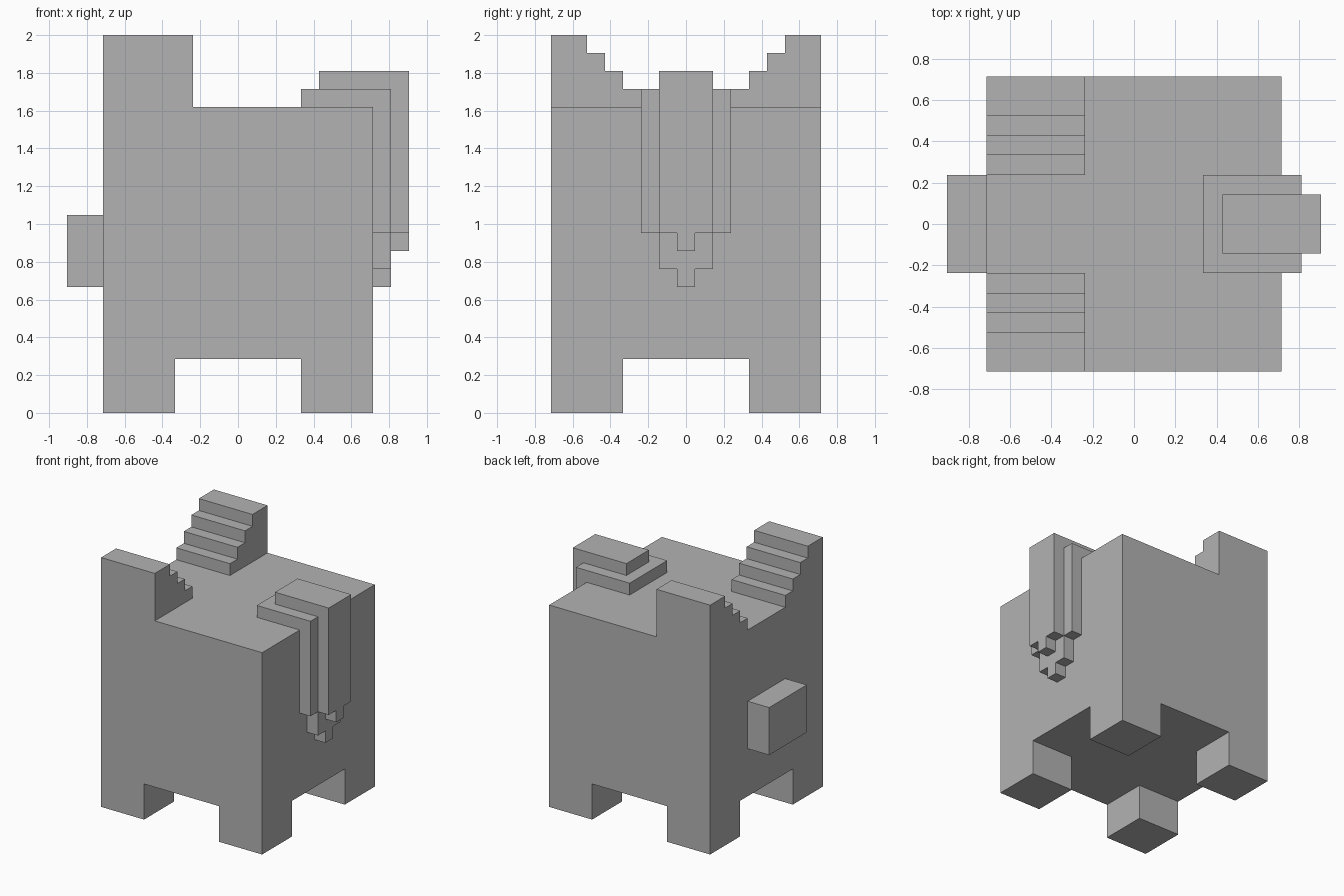
import bpy, bmesh
from mathutils import Vector

U = 2 / 21  # one block of the modelling grid

if "Cube" in bpy.data.objects:
    bpy.data.objects.remove(bpy.data.objects["Cube"])

grey = bpy.data.materials.new("plain grey")
grey.use_nodes = True
colour = (0.45, 0.45, 0.45, 1)
grey.diffuse_color = colour
grey.node_tree.nodes["Principled BSDF"].inputs["Base Color"].default_value = colour


def finish(name, bm):
    """Scale from blocks to units and turn the bmesh into an object."""
    bmesh.ops.recalc_face_normals(bm, faces=bm.faces)
    bmesh.ops.scale(bm, vec=(U, U, U), verts=bm.verts)
    mesh = bpy.data.meshes.new(name)
    bm.to_mesh(mesh)
    bm.free()
    mesh.materials.append(grey)
    obj = bpy.data.objects.new(name, mesh)
    bpy.context.collection.objects.link(obj)
    return obj


def extrude(bm, faces, vec):
    """Pull faces out along vec, keeping the starting faces."""
    new = bmesh.ops.extrude_face_region(bm, geom=faces, use_keep_orig=True)["geom"]
    verts = [v for v in new if isinstance(v, bmesh.types.BMVert)]
    bmesh.ops.translate(bm, vec=vec, verts=verts)


def prism(name, axis, start, end, outline):
    """Outline in the plane across axis (x: y,z / y: x,z), extruded start to end."""
    bm = bmesh.new()
    if axis == "x":
        points = [(start, a, b) for a, b in outline]
        vec = Vector((end - start, 0, 0))
    else:
        points = [(a, start, b) for a, b in outline]
        vec = Vector((0, end - start, 0))
    face = bm.faces.new([bm.verts.new(p) for p in points])
    extrude(bm, [face], vec)
    return finish(name, bm)


# Body with four legs pulled down from the corners of its underside
bm = bmesh.new()
lines = (-7.5, -3.5, 3.5, 7.5)
grid = [[bm.verts.new((x, y, 3)) for y in lines] for x in lines]
belly = [bm.faces.new((grid[i][j], grid[i + 1][j], grid[i + 1][j + 1], grid[i][j + 1]))
         for i in range(3) for j in range(3)]
corners = [belly[i] for i in (0, 2, 6, 8)]
extrude(bm, belly, (0, 0, 14))
extrude(bm, corners, (0, 0, -3))
bmesh.ops.delete(bm, geom=corners, context="FACES_ONLY")
bmesh.ops.recalc_face_normals(bm, faces=bm.faces)
bmesh.ops.dissolve_limit(bm, angle_limit=0.01, verts=bm.verts, edges=bm.edges)
finish("body", bm)

# Stepped ears, mirrored to both sides
steps = [(7.5, 17), (7.5, 21)]
for i in range(3):
    steps += [(5.5 - i, 21 - i), (5.5 - i, 20 - i)]
steps += [(2.5, 18), (2.5, 17)]
for name, side in (("front_ear", -1), ("back_ear", 1)):
    prism(name, "x", -7.5, -2.5, [(side * y, z) for y, z in steps])

# Two layers draped over the top edge, each ending in a stepped tip
for name, i, half in (("inner_drape", 0, 2.5), ("outer_drape", 1, 1.5)):
    x, z = 7.5 + i, 17 + i
    prism(name, "y", -half, half,
          [(x - 4, z), (x - 4, z + 1), (x + 1, z + 1), (x + 1, 10), (x, 10), (x, z)])
prism("inner_drape_tip", "x", 7.5, 8.5,
      [(-1.5, 10), (-1.5, 8), (-0.5, 8), (-0.5, 7),
       (0.5, 7), (0.5, 8), (1.5, 8), (1.5, 10)])
prism("outer_drape_tip", "x", 8.5, 9.5,
      [(-0.5, 10), (-0.5, 9), (0.5, 9), (0.5, 10)])

# Block snout on the opposite side
prism("snout", "x", -9.5, -7.5, [(-2.5, 7), (-2.5, 11), (2.5, 11), (2.5, 7)])
